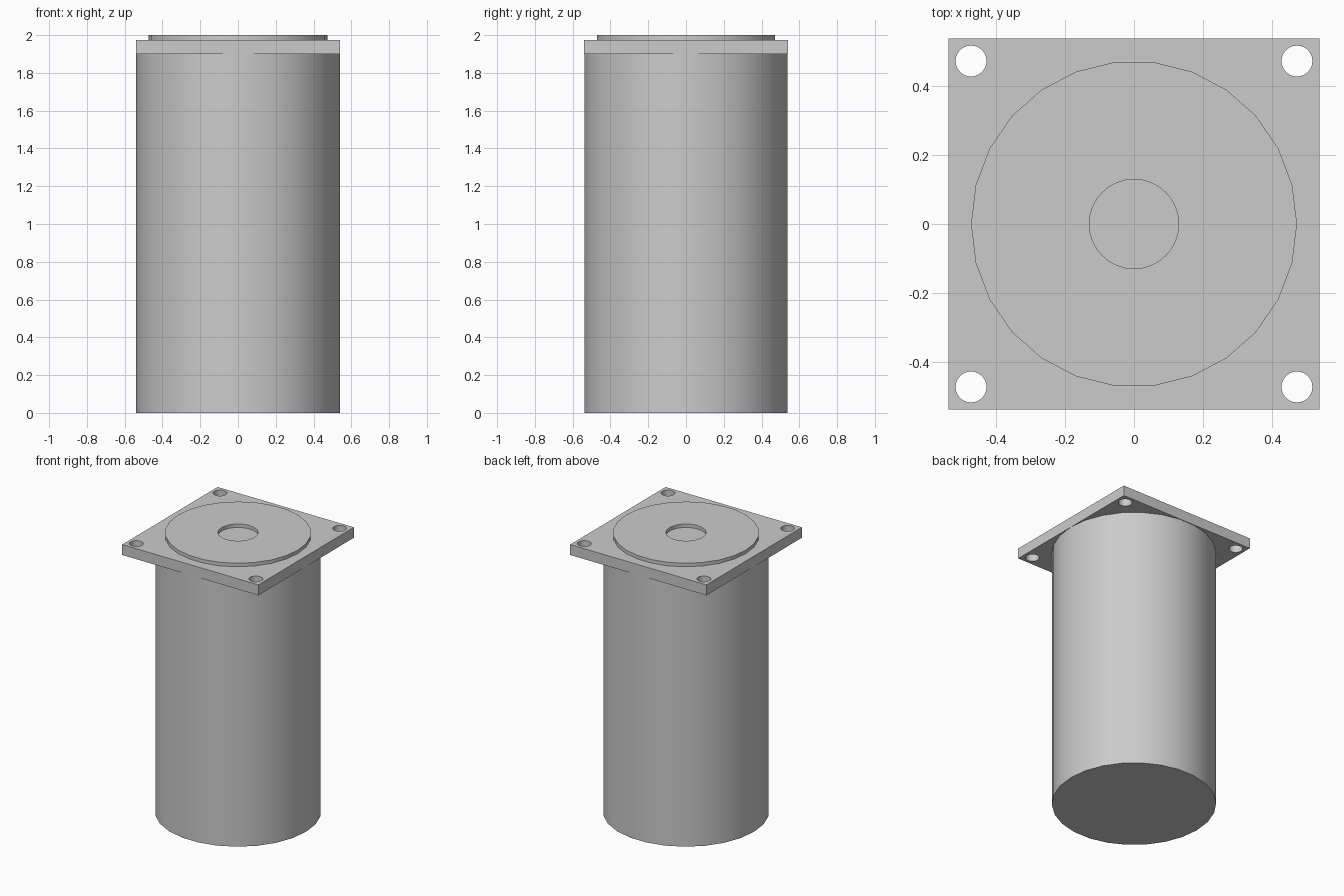
import bpy

if "Cube" in bpy.data.objects:
    bpy.data.objects.remove(bpy.data.objects["Cube"])

HALF = 0.54          # half width of the flange, radius of the body
PLATE_Z0, PLATE_Z1 = 1.9, 1.975


def cylinder(name, radius, z0, z1, sides, x=0, y=0):
    bpy.ops.mesh.primitive_cylinder_add(
        vertices=sides, radius=radius, depth=z1 - z0,
        location=(x, y, (z0 + z1) / 2), rotation=(0, 0, 1.5707963))
    obj = bpy.context.object
    obj.name = name
    bpy.ops.object.transform_apply(location=False, rotation=True, scale=True)
    return obj


def smooth(obj):
    bpy.ops.object.select_all(action='DESELECT')
    obj.select_set(True)
    bpy.context.view_layer.objects.active = obj
    bpy.ops.object.shade_smooth_by_angle()


def cut(obj, cutter):
    mod = obj.modifiers.new("cut_" + cutter.name, 'BOOLEAN')
    mod.operation = 'DIFFERENCE'
    mod.solver = 'EXACT'
    mod.object = cutter
    bpy.context.view_layer.objects.active = obj
    bpy.ops.object.modifier_apply(modifier=mod.name)
    bpy.data.objects.remove(cutter)


# Long round body
body = cylinder("body", HALF, 0, PLATE_Z0, 26)
smooth(body)

# Square mounting flange with four bolt holes
bpy.ops.mesh.primitive_cube_add(size=1, location=(0, 0, (PLATE_Z0 + PLATE_Z1) / 2))
flange = bpy.context.object
flange.name = "mounting_flange"
flange.scale = (2 * HALF, 2 * HALF, PLATE_Z1 - PLATE_Z0)
bpy.ops.object.transform_apply(location=False, rotation=False, scale=True)
for sx in (-1, 1):
    for sy in (-1, 1):
        cut(flange, cylinder("bolt_hole", 0.045, 1.8, 2.1, 28, sx * 0.474, sy * 0.474))
smooth(flange)

# Raised locating ring, open in the middle down to the flange
ring = cylinder("locating_ring", 0.474, PLATE_Z1, 2.0, 26)
cut(ring, cylinder("centre_hole", 0.13, 1.9, 2.1, 32))
smooth(ring)
